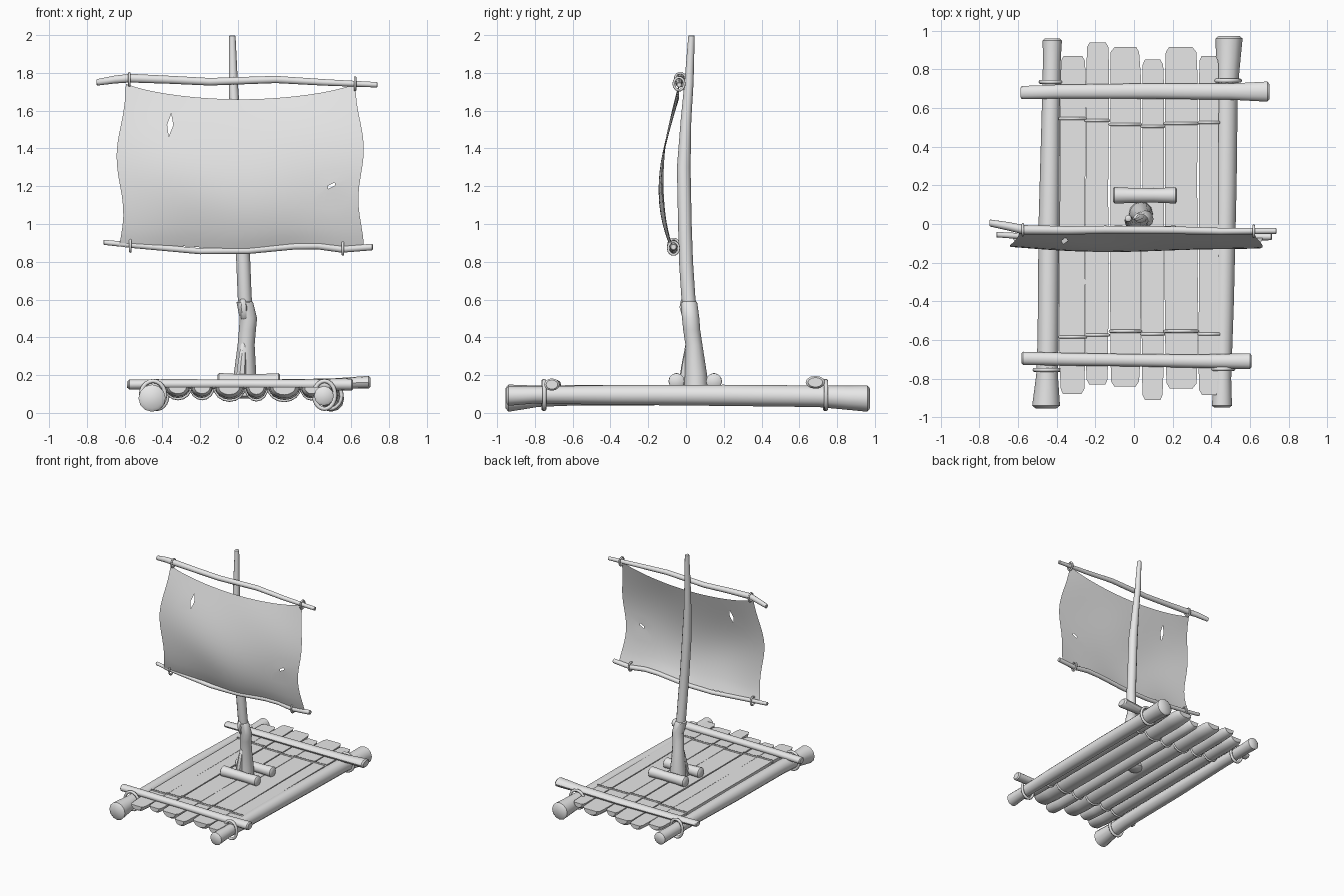
import bpy, bmesh, math, random
from mathutils import Vector

random.seed(4)
if "Cube" in bpy.data.objects:
    bpy.data.objects.remove(bpy.data.objects["Cube"])

grey = bpy.data.materials.new("plain_grey")
grey.use_nodes = True
grey.diffuse_color = (0.8, 0.8, 0.8, 1)
grey.node_tree.nodes["Principled BSDF"].inputs["Base Color"].default_value = (0.8, 0.8, 0.8, 1)


def finish(name, bm, angle=40):
    mesh = bpy.data.meshes.new(name)
    bm.to_mesh(mesh)
    bm.free()
    obj = bpy.data.objects.new(name, mesh)
    bpy.context.collection.objects.link(obj)
    mesh.materials.append(grey)
    bpy.ops.object.select_all(action='DESELECT')
    obj.select_set(True)
    bpy.context.view_layer.objects.active = obj
    bpy.ops.object.shade_smooth_by_angle(angle=math.radians(angle))
    return obj


def loft(name, rings):
    """Skin a row of closed point rings and cap both ends."""
    bm = bmesh.new()
    rows = [[bm.verts.new(p) for p in ring] for ring in rings]
    n = len(rows[0])
    for a, b in zip(rows, rows[1:]):
        for i in range(n):
            j = (i + 1) % n
            bm.faces.new((a[i], a[j], b[j], b[i]))
    bm.faces.new(rows[0])
    bm.faces.new(rows[-1])
    bmesh.ops.recalc_face_normals(bm, faces=bm.faces)
    return finish(name, bm)


def ellipse(center, axis, ra, rb, n):
    """Ring across the given axis; rb runs along the later remaining axis."""
    a, b = [k for k in range(3) if k != axis]
    ring = []
    for i in range(n):
        t = math.tau * i / n
        p = Vector(center)
        p[a] += ra * math.cos(t)
        p[b] += rb * math.sin(t)
        ring.append(p)
    return ring


def pole(name, axis, stations, n=12, squash=1.0):
    """Round timber through (x, y, z, radius) stations with worn ends."""
    first, last = stations[0], stations[-1]
    rings = [ellipse(s[:3], axis, s[3], s[3] * squash, n) for s in stations]
    for s, index, way in ((first, 0, -1), (last, len(rings) + 1, 1)):
        tip = Vector(s[:3])
        tip[axis] += way * s[3] * 0.2
        rings.insert(index, ellipse(tip, axis, s[3] * 0.75, s[3] * 0.75 * squash, n))
    return loft(name, rings)


def rope(name, points, thickness):
    """Closed loop of cord."""
    curve = bpy.data.curves.new(name, 'CURVE')
    curve.dimensions = '3D'
    curve.bevel_depth = thickness
    curve.bevel_resolution = 2
    spline = curve.splines.new('POLY')
    spline.points.add(len(points) - 1)
    for sp, p in zip(spline.points, points):
        sp.co = (*p, 1)
    spline.use_cyclic_u = True
    curve.materials.append(grey)
    obj = bpy.data.objects.new(name, curve)
    bpy.context.collection.objects.link(obj)
    return obj


# Deck planks: half logs with flat tops, each tied by two cords
def half_log(x, y, z, w, depth, n=8):
    return [Vector((x + w * math.cos(math.pi * (1 + i / n)), y,
                    z + depth * math.sin(math.pi * (1 + i / n)))) for i in range(n + 1)]


planks = [  # left edge, right edge, front end, back end, front cord, back cord
    (-0.385, -0.25, -0.88, 0.87, -0.585, 0.545),
    (-0.25, -0.13, -0.83, 0.94, -0.575, 0.535),
    (-0.125, 0.035, -0.84, 0.915, -0.555, 0.515),
    (0.04, 0.155, -0.91, 0.85, -0.57, 0.505),
    (0.158, 0.33, -0.85, 0.915, -0.555, 0.52),
    (0.335, 0.44, -0.885, 0.87, -0.57, 0.525),
]
for k, (x0, x1, y0, y1, c0, c1) in enumerate(planks):
    x, w = (x0 + x1) / 2, (x1 - x0) / 2
    depth = random.uniform(0.055, 0.07)
    rings = []
    for y, sw, sd in ((y0, 0.7, 0.6), (y0 + 0.025, 0.9, 0.85), (y0 + 0.15, 0.97, 1), (-0.3, 1, 1),
                      (0.2, 0.97, 1), (y1 - 0.15, 0.98, 1), (y1 - 0.025, 0.92, 0.85), (y1, 0.7, 0.6)):
        rings.append(half_log(x + random.uniform(-0.003, 0.003), y, 0.137, w * sw, depth * sd))
    loft(f"deck_plank_{k + 1}", rings)
    for end, y in (("front", c0), ("back", c1)):
        rope(f"plank_cord_{end}_{k + 1}", half_log(x, y, 0.141, w, depth + 0.008), 0.008)

# Side logs
pole("side_log_right", 1, [
    (-0.455, -0.94, 0.078, 0.072), (-0.45, -0.78, 0.088, 0.056), (-0.445, -0.6, 0.093, 0.054),
    (-0.44, 0, 0.095, 0.054), (-0.43, 0.6, 0.095, 0.047), (-0.425, 0.85, 0.09, 0.046),
    (-0.423, 0.95, 0.09, 0.05)])
pole("side_log_left", 1, [
    (0.455, -0.94, 0.09, 0.052), (0.458, -0.8, 0.095, 0.045), (0.465, -0.4, 0.095, 0.052),
    (0.475, 0.2, 0.093, 0.056), (0.48, 0.7, 0.088, 0.057), (0.488, 0.86, 0.08, 0.064),
    (0.492, 0.96, 0.076, 0.07)])

# Cross poles lying over the deck
pole("cross_pole_back", 0, [
    (-0.58, 0.68, 0.15, 0.034), (-0.4, 0.685, 0.15, 0.036), (0.1, 0.688, 0.15, 0.04),
    (0.5, 0.685, 0.155, 0.042), (0.69, 0.685, 0.162, 0.052)], squash=0.65)
pole("cross_pole_front", 0, [
    (-0.575, -0.695, 0.15, 0.034), (-0.35, -0.7, 0.152, 0.033), (0.0, -0.705, 0.152, 0.032),
    (0.35, -0.71, 0.15, 0.035), (0.6, -0.71, 0.15, 0.041)], squash=0.8)

# Bindings round the side logs
for name, x, y, r in (("front_right", -0.45, -0.755, 0.064), ("front_left", 0.458, -0.75, 0.056),
                      ("back_right", -0.428, 0.735, 0.055), ("back_left", 0.482, 0.742, 0.066)):
    rope("log_binding_" + name, ellipse((x, y, 0.095), 1, r, 0.074, 20), 0.011)

# Mast foot blocks
for name, y in (("front", -0.05), ("back", 0.148)):
    pole("mast_block_" + name, 0, [(-0.1, y, 0.168, 0.043), (-0.02, y, 0.168, 0.039),
                                   (0.1, y, 0.168, 0.037), (0.215, y, 0.168, 0.042)])

# Mast: crooked stump, slim upper spar, root and broken twig
pole("mast_stump", 2, [
    (0.035, 0.055, 0.09, 0.064), (0.037, 0.052, 0.2, 0.06), (0.043, 0.042, 0.36, 0.045),
    (0.05, 0.03, 0.44, 0.045), (0.055, 0.025, 0.5, 0.046), (0.036, 0.015, 0.585, 0.044)])
pole("mast_spar", 2, [
    (0.045, 0.024, 0.5, 0.037), (0.035, 0.012, 0.62, 0.037), (0.028, 0.0, 0.8, 0.037),
    (0.015, -0.006, 1.0, 0.036), (0.0, -0.012, 1.3, 0.036), (-0.015, 0.0, 1.55, 0.028),
    (-0.025, 0.016, 1.75, 0.024), (-0.03, 0.029, 1.995, 0.017)])
pole("mast_root", 2, [(0.01, -0.015, 0.12, 0.03), (0.02, 0.0, 0.25, 0.025),
                      (0.035, 0.02, 0.42, 0.012)], n=7)
pole("broken_twig", 2, [(0.035, 0.0, 0.5, 0.02), (0.03, -0.012, 0.56, 0.026),
                        (0.028, -0.012, 0.6, 0.016)], n=6)

# Yards and their bindings
pole("upper_yard", 0, [
    (-0.745, 0.005, 1.75, 0.018), (-0.65, -0.012, 1.765, 0.022), (-0.57, -0.03, 1.772, 0.024),
    (-0.35, -0.033, 1.763, 0.022), (-0.15, -0.03, 1.753, 0.021), (0.2, -0.032, 1.765, 0.02),
    (0.45, -0.038, 1.75, 0.018), (0.735, -0.036, 1.737, 0.015)], n=10)
pole("lower_yard", 0, [
    (-0.71, -0.055, 0.903, 0.014), (-0.55, -0.065, 0.887, 0.016), (-0.2, -0.068, 0.856, 0.017),
    (0.05, -0.066, 0.858, 0.018), (0.3, -0.066, 0.882, 0.018), (0.42, -0.066, 0.884, 0.019),
    (0.55, -0.066, 0.866, 0.019), (0.71, -0.066, 0.878, 0.018)], n=10)
for name, c in (("upper_right", (-0.575, -0.03, 1.765)), ("upper_left", (0.62, -0.037, 1.742)),
                ("lower_right", (-0.57, -0.065, 0.887)), ("lower_left", (0.555, -0.066, 0.872))):
    rope("yard_binding_" + name, ellipse(c, 0, 0.028, 0.034, 14), 0.007)


# Sail: billowing sheet with ragged edges and two tears
def sail_point(u, v):
    s = 2 * u - 1
    top = 1.66 + 0.07 * s * s + 0.012 * abs(s) ** 8
    bottom = 0.865 + 0.025 * s * s - 0.012 * math.cos(7 * s)
    left = -0.625 - 0.018 * math.sin(9 * v - 3.4) + 0.02 * v ** 8
    right = 0.652 + 0.015 * math.sin(10 * v + 1.8) - 0.02 * v ** 6
    belly = math.sin(math.pi * v ** 0.85) * (0.085 - 0.018 * s * s)
    ripple = 0.005 * math.sin(8 * u + 5 * v) * math.sin(math.pi * v)
    return (left + (right - left) * u, -0.07 + 0.032 * v - belly + ripple,
            bottom + (top - bottom) * v)


cols, rows = 26, 16
uv = {(i, j): (i / cols, j / rows) for i in range(cols + 1) for j in range(rows + 1)}
tears = [  # centre, half width, half height, slant
    (0.201, 0.8, 0.013, 0.075, 0.0), (0.882, 0.398, 0.015, 0.02, 0.012)]
holes = []
for cu, cv, hw, hh, slant in tears:
    ci, cj = round(cu * cols), round(cv * rows)
    holes.append((ci, cj))
    for di in (-1, 0, 1):
        for dj in (-1, 0, 1):
            k = 0.5 if di and dj else 1.0
            uv[ci + di, cj + dj] = (cu + di * k * hw + dj * k * slant, cv + dj * k * hh)
bm = bmesh.new()
grid = {key: bm.verts.new(sail_point(*p)) for key, p in uv.items() if key not in holes}
for i in range(cols):
    for j in range(rows):
        corners = [(i, j), (i + 1, j), (i + 1, j + 1), (i, j + 1)]
        if all(c in grid for c in corners):
            bm.faces.new([grid[c] for c in corners])
finish("sail", bm, 60)
